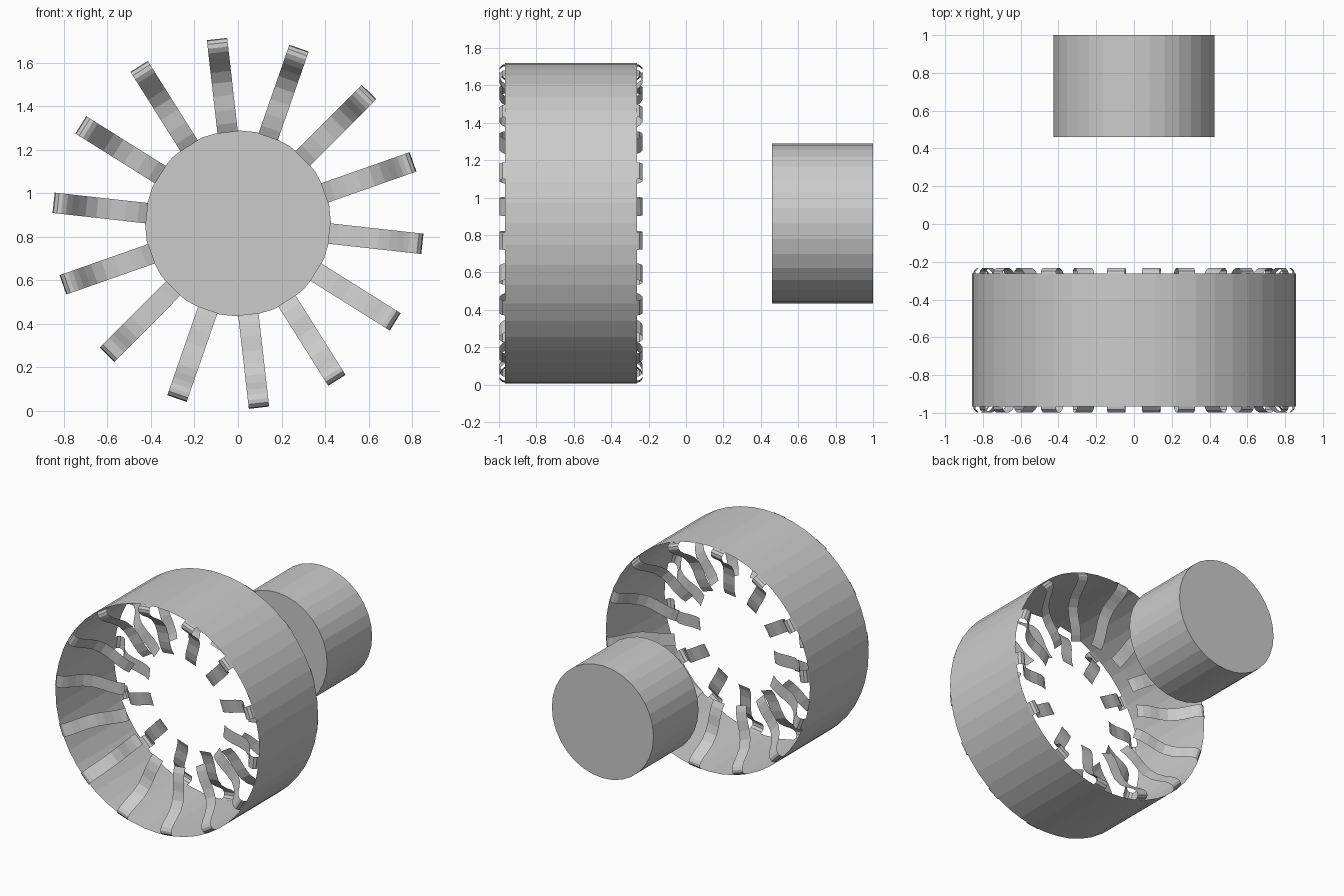
import bpy, bmesh, math

if "Cube" in bpy.data.objects:
    bpy.data.objects.remove(bpy.data.objects["Cube"])

CZ = 0.862      # axis height
MID = -0.615    # middle plane of the ring
COUNT = 14


def finish(name, bm):
    mesh = bpy.data.meshes.new(name)
    bm.to_mesh(mesh)
    bm.free()
    ob = bpy.data.objects.new(name, mesh)
    bpy.context.collection.objects.link(ob)
    return ob


def tube(name, radius, y0, y1, sides, capped):
    bm = bmesh.new()
    loops = []
    for y in (y0, y1):
        loops.append([bm.verts.new((radius * math.cos(2 * math.pi * i / sides), y,
                                    CZ + radius * math.sin(2 * math.pi * i / sides)))
                      for i in range(sides)])
    a, b = loops
    for i in range(sides):
        j = (i + 1) % sides
        bm.faces.new((a[i], a[j], b[j], b[i]))
    if capped:
        bm.faces.new(a[::-1])
        bm.faces.new(b)
    bmesh.ops.recalc_face_normals(bm, faces=bm.faces)
    return finish(name, bm)


# S-shaped strip profile: (radius, y), hooked over the rim and ending at the bore
PROFILE = [(0.852, -0.96), (0.848, -0.982), (0.832, -0.997), (0.812, -0.998),
           (0.79, -0.985), (0.765, -0.955), (0.735, -0.905), (0.70, -0.86),
           (0.65, -0.825), (0.59, -0.808), (0.52, -0.80), (0.46, -0.785), (0.42, -0.765)]


def strips(name, mirrored):
    bm = bmesh.new()
    half = 0.047
    for k in range(COUNT):
        ang = math.radians(96.5) + k * 2 * math.pi / COUNT
        c, s = math.cos(ang), math.sin(ang)
        rows = []
        for r, y in PROFILE:
            if mirrored:
                y = 2 * MID - y
            rows.append([bm.verts.new((r * c - t * s, y, CZ + r * s + t * c))
                         for t in (-half, half)])
        for p, q in zip(rows, rows[1:]):
            f = (p[0], p[1], q[1], q[0])
            bm.faces.new(f if mirrored else f[::-1])
    return finish(name, bm)


# open outer ring
tube("outer_ring", 0.857, -0.967, -0.263, 48, False)
# curved strips at both ends of the ring
strips("front_strips", False)
strips("rear_strips", True)
# separate solid core behind the ring
tube("core_cylinder", 0.427, 0.46, 1.0, 32, True)
